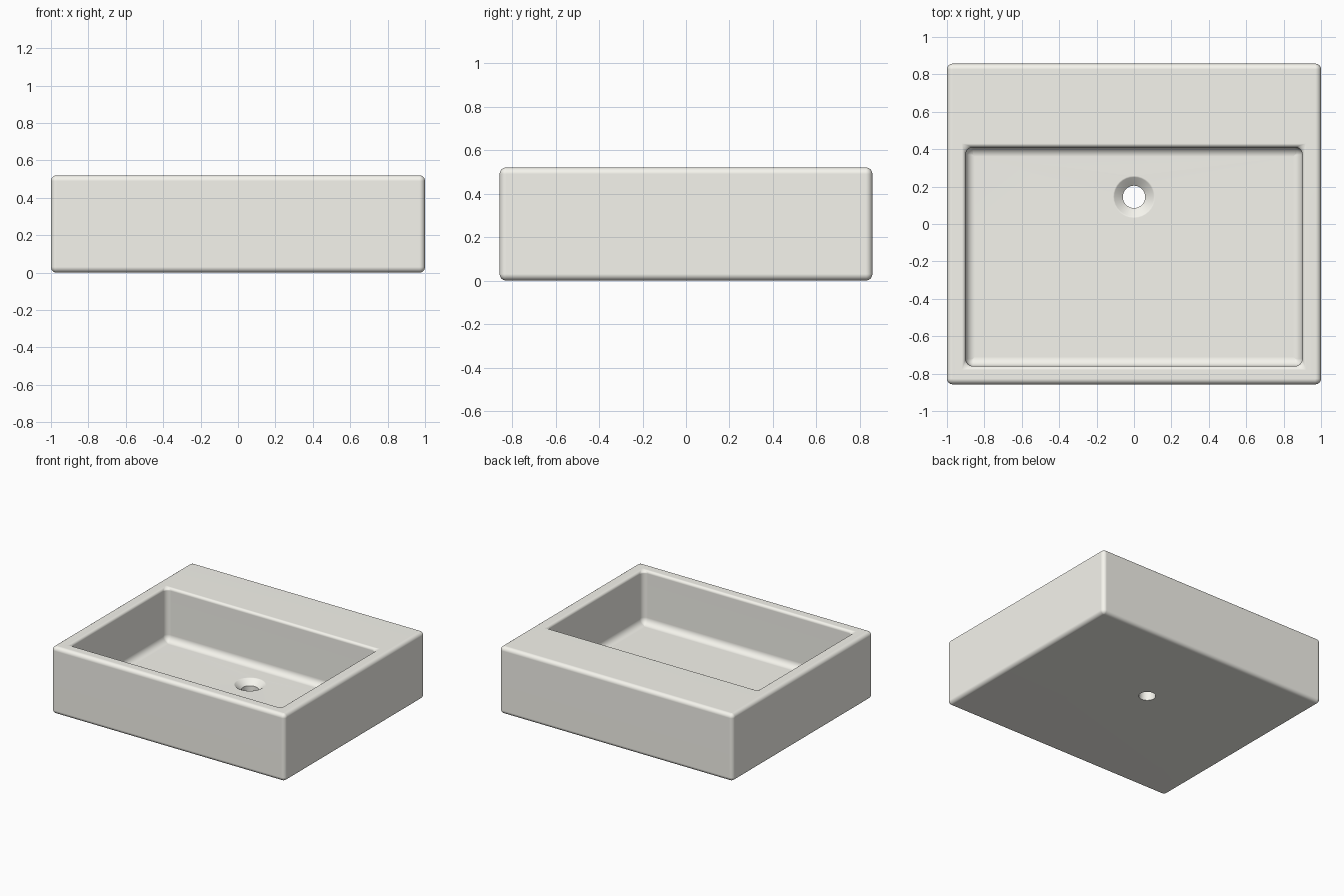
import bpy, bmesh
from math import sin, cos, pi, radians

if "Cube" in bpy.data.objects:
    bpy.data.objects.remove(bpy.data.objects["Cube"])

N = 8  # segments per rounded corner
BODY = (-1.0, 1.0, -0.857, 0.857)
BASIN = (-0.9, 0.9, -0.76, 0.41)
TOP, FLOOR = 0.52, 0.11
EDGE, RIM, FILLET, CORNER = 0.03, 0.02, 0.05, 0.04
DRAIN_Y = 0.145

bm = bmesh.new()
rings = []


def add(rect, d, r, z):
    """Append a rounded-rectangle ring, rect shrunk by d, corner radius r."""
    x0, x1, y0, y1 = rect[0] + d, rect[1] - d, rect[2] + d, rect[3] - d
    r = max(r, 0)
    corners = [(x1 - r, y1 - r), (x0 + r, y1 - r), (x0 + r, y0 + r), (x1 - r, y0 + r)]
    rings.append([bm.verts.new((cx + r * cos((k + i / N) * pi / 2),
                                cy + r * sin((k + i / N) * pi / 2), z))
                  for k, (cx, cy) in enumerate(corners) for i in range(N + 1)])


def arc(a0, a1, steps=6):
    return [radians(a0 + (a1 - a0) * i / steps) for i in range(steps + 1)]


# outer block: rounded bottom edge, then rounded top edge
for angles, z in ((arc(-90, 0), EDGE), (arc(0, 90), TOP - EDGE)):
    for a in angles:
        d = EDGE * (1 - cos(a))
        add(BODY, d, EDGE - d, z + EDGE * sin(a))

# soft rim, crisp at the deck and rounded at the basin wall
for a in arc(90, 0):
    out = RIM * (1 - cos(a))
    add(BASIN, -out, CORNER * (1 - out / RIM), TOP - RIM + RIM * sin(a))

# basin wall and fillet to the floor
for a in arc(0, 90):
    d = FILLET * (1 - cos(a))
    add(BASIN, d, CORNER - d, FLOOR + FILLET - FILLET * sin(a))

# countersunk drain with through hole
for r, z in ((0.113, FLOOR), (0.105, FLOOR - 0.003), (0.06, 0.07), (0.06, 0.0)):
    add((-r, r, DRAIN_Y - r, DRAIN_Y + r), 0, r, z)

# skin all rings, joining the last back to the first across the underside
for A, B in zip(rings, rings[1:] + rings[:1]):
    for i in range(len(A)):
        j = (i + 1) % len(A)
        bm.faces.new((A[i], A[j], B[j], B[i]))
bmesh.ops.remove_doubles(bm, verts=bm.verts[:], dist=1e-5)
bmesh.ops.recalc_face_normals(bm, faces=bm.faces[:])

# white ceramic
mat = bpy.data.materials.new("ceramic")
mat.diffuse_color = (0.92, 0.91, 0.85, 1)
mat.use_nodes = True
mat.node_tree.nodes["Principled BSDF"].inputs["Base Color"].default_value = mat.diffuse_color

me = bpy.data.meshes.new("wash_basin")
me.materials.append(mat)
bm.to_mesh(me)
bm.free()
basin = bpy.data.objects.new("wash_basin", me)
bpy.context.collection.objects.link(basin)
bpy.context.view_layer.objects.active = basin
basin.select_set(True)
bpy.ops.object.shade_smooth_by_angle(angle=radians(30))

# keep the large flat faces evenly shaded
wn = basin.modifiers.new("weighted_normals", 'WEIGHTED_NORMAL')
wn.keep_sharp = True
